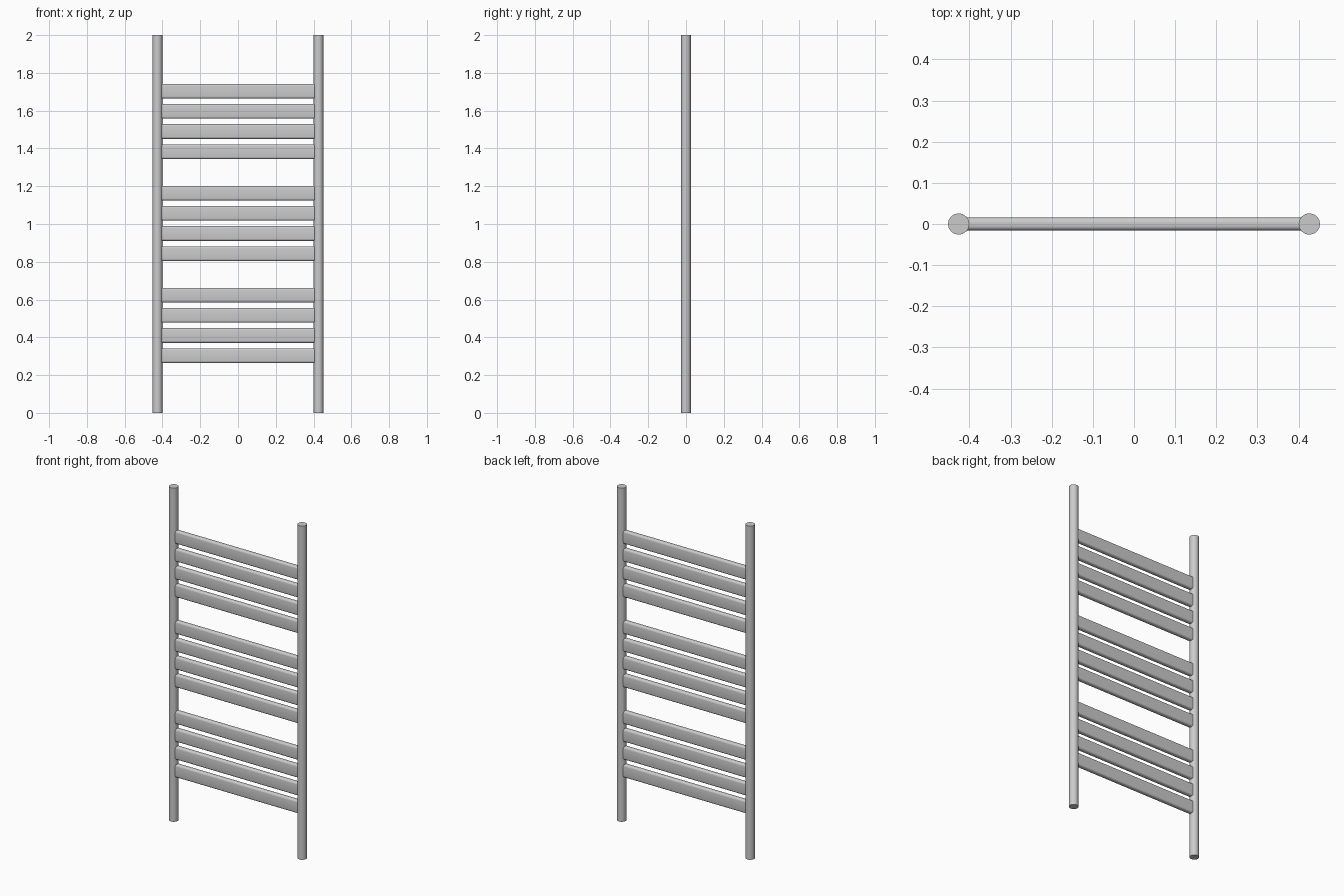
import bpy, math

if "Cube" in bpy.data.objects:
    bpy.data.objects.remove(bpy.data.objects["Cube"])

POST_X, POST_R = 0.426, 0.026
SLAT_HALF_LEN, SLAT_T, SLAT_H = 0.446, 0.031, 0.078


def smooth(obj):
    bpy.ops.object.select_all(action='DESELECT')
    obj.select_set(True)
    bpy.context.view_layer.objects.active = obj
    bpy.ops.object.shade_smooth_by_angle(angle=math.radians(35))


def post(name, x):
    bpy.ops.mesh.primitive_cylinder_add(vertices=16, radius=POST_R, depth=2, location=(x, 0, 1))
    obj = bpy.context.object
    obj.name = name
    smooth(obj)


def slat_mesh():
    # rounded-rectangle section in the y-z plane, extruded along x
    r, steps = 0.011, 4
    section = []
    for k, (sy, sz) in enumerate([(1, 1), (-1, 1), (-1, -1), (1, -1)]):
        for i in range(steps + 1):
            a = math.radians(90 * (k + i / steps))
            section.append((sy * (SLAT_T / 2 - r) + r * math.cos(a),
                            sz * (SLAT_H / 2 - r) + r * math.sin(a)))
    n = len(section)
    verts = [(x, y, z) for x in (-SLAT_HALF_LEN, SLAT_HALF_LEN) for y, z in section]
    faces = [(i, (i + 1) % n, n + (i + 1) % n, n + i) for i in range(n)]
    faces = [f[::-1] for f in faces]
    faces += [tuple(range(n))[::-1], tuple(range(n, 2 * n))]
    mesh = bpy.data.meshes.new("slat")
    mesh.from_pydata(verts, [], faces)
    mesh.update()
    return mesh


# upright round posts
post("left_post", -POST_X)
post("right_post", POST_X)

# three groups of four flat cross slats
mesh = slat_mesh()
for group in range(3):
    for row in range(4):
        slat = bpy.data.objects.new(f"slat_{group + 1}_{row + 1}", mesh)
        slat.location.z = 0.303 + 0.54 * group + 0.1068 * row
        bpy.context.collection.objects.link(slat)
        if group == row == 0:
            smooth(slat)
